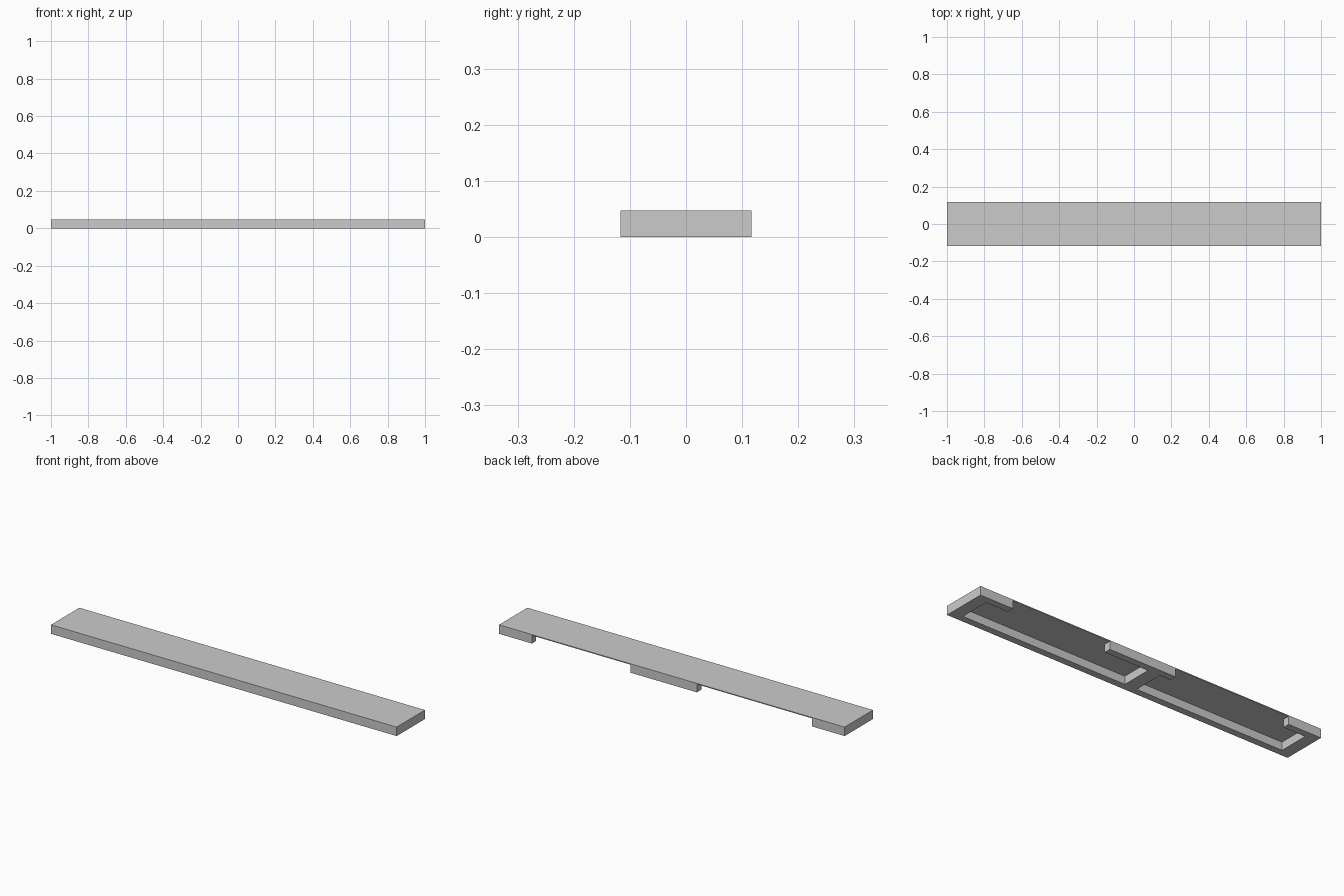
import bpy
import bmesh

HALF_L, HALF_W, HEIGHT = 1.0, 0.117, 0.047
SKIN = 0.005          # thickness of the top panel
WALL_Y = 0.081        # inner faces of the long walls

cube = bpy.data.objects.get("Cube")
if cube:
    bpy.data.objects.remove(cube, do_unlink=True)

grey = bpy.data.materials.new("plain grey")
grey.use_nodes = True
colour = (0.6, 0.6, 0.6, 1)
grey.diffuse_color = colour
grey.node_tree.nodes["Principled BSDF"].inputs["Base Color"].default_value = colour


def prism(name, outline, z0, z1):
    """Extrude a flat outline from z0 to z1."""
    bm = bmesh.new()
    face = bm.faces.new([bm.verts.new((x, y, z0)) for x, y in outline])
    top = bmesh.ops.extrude_face_region(bm, geom=[face])["geom"]
    bmesh.ops.translate(bm, vec=(0, 0, z1 - z0),
                        verts=[v for v in top if isinstance(v, bmesh.types.BMVert)])
    bmesh.ops.recalc_face_normals(bm, faces=bm.faces)
    mesh = bpy.data.meshes.new(name)
    bm.to_mesh(mesh)
    bm.free()
    mesh.materials.append(grey)
    obj = bpy.data.objects.new(name, mesh)
    bpy.context.collection.objects.link(obj)
    return obj


# Solid board
board = prism("shelf_board", [(-HALF_L, -HALF_W), (HALF_L, -HALF_W),
                              (HALF_L, HALF_W), (-HALF_L, HALF_W)], 0, HEIGHT)

# Two hollows underneath, each with a wide opening through the back wall
# (hollow start, opening start, opening end, hollow end)
hollows = {"right_hollow": (-0.937, -0.81, -0.145, -0.084),
           "left_hollow": (-0.014, 0.24, 0.81, 0.937)}
back = HALF_W + 0.1
for name, (a, b, c, d) in hollows.items():
    outline = [(a, -WALL_Y), (d, -WALL_Y), (d, WALL_Y), (c, WALL_Y),
               (c, back), (b, back), (b, WALL_Y), (a, WALL_Y)]
    cutter = prism(name + "_cutter", outline, -0.1, HEIGHT - SKIN)
    cutter.hide_render = True
    cutter.hide_set(True)
    cut = board.modifiers.new(name, "BOOLEAN")
    cut.operation = "DIFFERENCE"
    cut.solver = "EXACT"
    cut.object = cutter

# Bake the cuts and drop the cutters
bpy.context.view_layer.update()
graph = bpy.context.evaluated_depsgraph_get()
baked = bpy.data.meshes.new_from_object(board.evaluated_get(graph))
board.modifiers.clear()
board.data = baked
for name in hollows:
    bpy.data.objects.remove(bpy.data.objects[name + "_cutter"], do_unlink=True)
